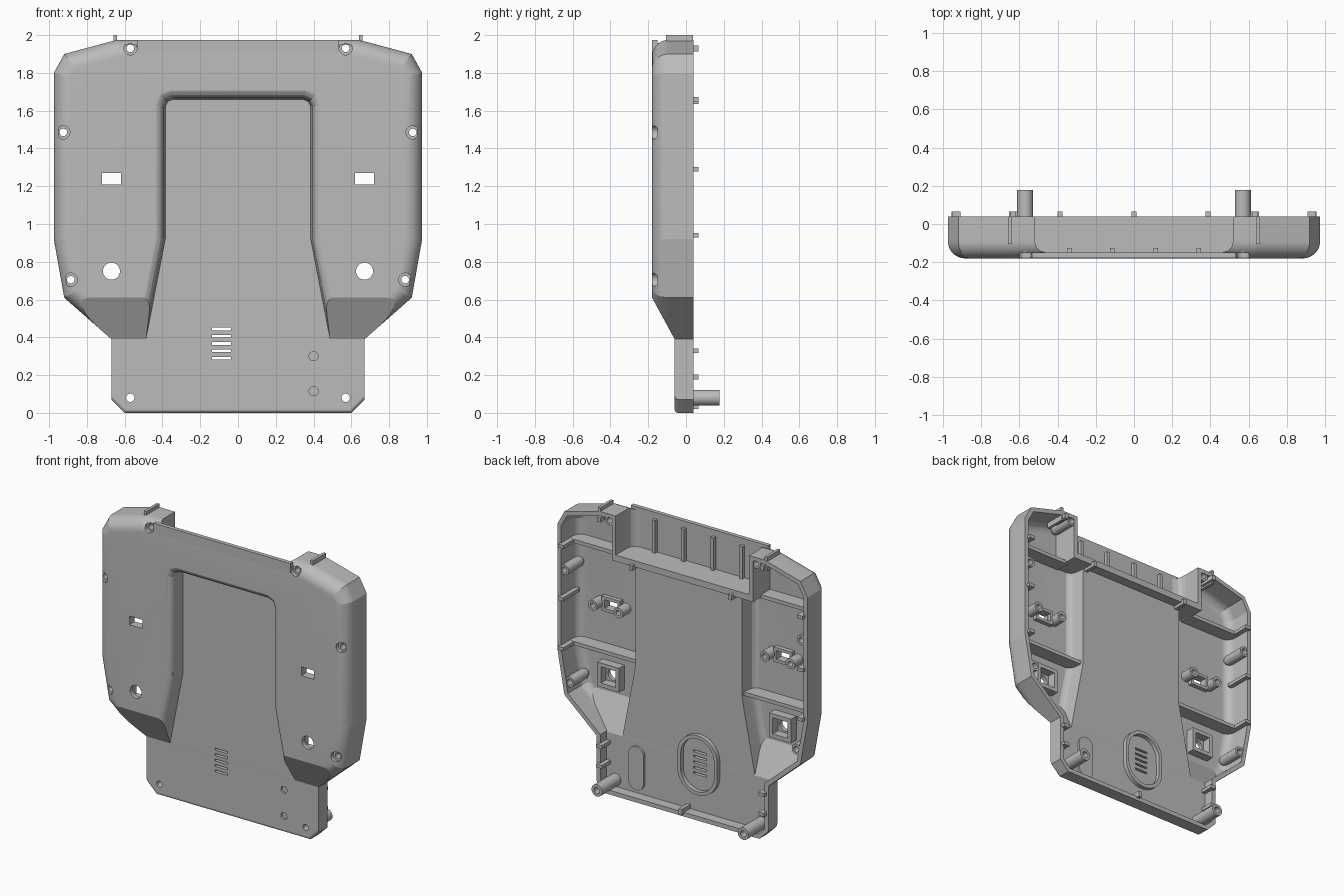
import bpy, bmesh
from math import sin, cos, pi
from mathutils import Vector

cube = bpy.data.objects.get("Cube")
if cube:
    bpy.data.objects.remove(cube, do_unlink=True)

GREY = (0.5, 0.5, 0.5, 1)
plastic = bpy.data.materials.new("grey plastic")
plastic.use_nodes = True
plastic.diffuse_color = GREY
plastic.node_tree.nodes["Principled BSDF"].inputs["Base Color"].default_value = GREY

T = 0.03          # wall thickness
FRONT, PANEL, RIM = -0.18, -0.06, 0.04
SIDES = (1, -1)
AXES = {"x": lambda a, b, p: (p, a, b),
        "y": lambda a, b, p: (a, p, b),
        "z": lambda a, b, p: (a, b, p)}


# ---- outline helpers (counter-clockwise 2D loops) ----
def sym(right):
    return right + [(-a, b) for a, b in reversed(right)]


def rect(a, b, ha, hb):
    return [(a - ha, b - hb), (a + ha, b - hb), (a + ha, b + hb), (a - ha, b + hb)]


def stadium(a, b, r, h=0.0, n=48):
    pts = []
    for i in range(n):
        w = (i + 0.5) * 2 * pi / n
        pts.append((a + r * cos(w), b + r * sin(w) + (h if sin(w) > 0 else -h)))
    return pts


def inset(pts, d):
    out, n = [], len(pts)
    for i in range(n):
        a, p, b = (Vector(pts[(i + k) % n]) for k in (-1, 0, 1))
        e, f = (p - a).normalized(), (b - p).normalized()
        m = Vector((-e.y - f.y, e.x + f.x))
        out.append(p + m * (2 * d / m.dot(m)))
    return out


# ---- mesh helpers ----
def loft(bm, outline, rings, axis="y", closed=False):
    """Stack (position, inset) copies of an outline; closed makes a tube."""
    loops = [[bm.verts.new(AXES[axis](q[0], q[1], p)) for q in inset(outline, d)]
             for p, d in rings]
    n = len(outline)
    pairs = list(zip(loops, loops[1:]))
    if closed:
        pairs.append((loops[-1], loops[0]))
    else:
        bm.faces.new(loops[0])
        bm.faces.new(loops[-1])
    for lo, hi in pairs:
        for i in range(n):
            j = (i + 1) % n
            bm.faces.new((lo[i], lo[j], hi[j], hi[i]))


def prism(bm, outline, p0, p1, axis="y"):
    loft(bm, outline, [(p0, 0), (p1, 0)], axis)


def tube(bm, outline, wall, p0, p1):
    loft(bm, outline, [(p0, 0), (p1, 0), (p1, wall), (p0, wall)], closed=True)


def box(bm, x0, x1, y0, y1, z0, z1):
    prism(bm, rect((x0 + x1) / 2, (z0 + z1) / 2, abs(x1 - x0) / 2, (z1 - z0) / 2), y0, y1)


def make(name, bm):
    bmesh.ops.recalc_face_normals(bm, faces=bm.faces[:])
    me = bpy.data.meshes.new(name)
    bm.to_mesh(me)
    bm.free()
    me.materials.append(plastic)
    ob = bpy.data.objects.new(name, me)
    bpy.context.collection.objects.link(ob)
    return ob


def part(name, build):
    bm = bmesh.new()
    build(bm)
    return make(name, bm)


def cut(ob, cutter):
    mod = ob.modifiers.new("cut", "BOOLEAN")
    mod.operation, mod.solver, mod.object = "DIFFERENCE", "EXACT", cutter
    bpy.context.view_layer.update()
    bpy.context.view_layer.objects.active = ob
    bpy.ops.object.modifier_apply(modifier=mod.name)
    bpy.data.objects.remove(cutter, do_unlink=True)


# ---- main shell: the same body at two offsets, one cut from the other ----
OUTLINE = sym([(0.6, 0), (0.67, 0.07), (0.67, 0.39), (0.92, 0.61), (0.975, 0.92),
               (0.975, 1.8), (0.92, 1.9), (0.64, 1.975)])
BAY = sym([(0.601, -0.2), (0.385, 0.92), (0.385, 1.62), (0.373, 1.648), (0.345, 1.66)])
RAMP = [(-0.4, -0.2), (PANEL, -0.2), (PANEL, 0.39), (-0.4, 1.0133)]


def body(name, t, back):
    r = 0.09 - t
    arc = [i * pi / 24 for i in range(13)]
    rings = [(back, t)] + [(FRONT + t + r * (1 - sin(a)), t + r * (1 - cos(a))) for a in arc]
    ob = part(name, lambda bm: loft(bm, OUTLINE, rings))
    cut(ob, part("ramp_cutter", lambda bm: prism(bm, inset(RAMP, -t), -1.2, 1.2, "x")))
    lip = [(PANEL - 0.0005, 0), (-0.13, 0.008), (-0.153, 0.014), (-0.167, 0.024),
           (-0.176, 0.038), (-0.183, 0.055), (-0.4, 0.055)]
    cut(ob, part("bay_cutter",
                 lambda bm: loft(bm, BAY, [(y + t, -d - t) for y, d in lip])))
    return ob


shell = body("main_shell", 0, RIM)

# soften the bottom front edge
bm = bmesh.new()
bm.from_mesh(shell.data)
edges = [e for e in bm.edges
         if all(abs(v.co.y - PANEL) < 1e-3 and v.co.z < 0.08 for v in e.verts)]
bmesh.ops.bevel(bm, geom=edges, offset=0.018, segments=3, profile=0.5,
                affect="EDGES", clamp_overlap=True)
bm.to_mesh(shell.data)
bm.free()

cavity = body("cavity_cutter", T, 0.2)
cut(cavity, part("tray_keep", lambda bm: box(bm, -0.55, 0.55, -0.4, 0.4, 1.655, 2.3)))
cut(shell, cavity)

# open tray at the top
TRAY = sym([(0.46, -0.15), (0.495, -0.138), (0.513, -0.118), (0.52, -0.09), (0.52, 0.3)])
cut(shell, part("tray_cutter", lambda bm: prism(bm, TRAY, 1.7, 2.3, "z")))

# ---- openings ----
SCREWS = [(0.57, 1.93), (0.925, 1.485), (0.885, 0.705)]


def holes(bm):
    for s in SIDES:
        for x, z in SCREWS:
            loft(bm, stadium(s * x, z, 0.035),
                 [(-0.4, 0), (-0.152, 0), (-0.152, 0.015), (0.3, 0.015)])
        prism(bm, stadium(s * 0.57, 0.08, 0.022), -0.4, 0.3)
        prism(bm, stadium(s * 0.67, 0.75, 0.045), -0.4, 0.3)
        prism(bm, rect(s * 0.67, 1.24, 0.05, 0.031), -0.4, 0.3)
    for i in range(5):
        prism(bm, rect(-0.088, 0.29 + 0.0385 * i, 0.05, 0.007), -0.4, 0.3)
    for z in (0.115, 0.3):
        prism(bm, stadium(0.4, z, 0.024), -0.4, -0.045)


cut(shell, part("hole_cutters", holes))


# ---- inside and back details ----
def screw_posts(bm):
    for s in SIDES:
        for x, z in SCREWS:
            loft(bm, stadium(s * x, z, 0.036),
                 [(-0.15, 0.01), (-0.125, 0), (0.035, 0), (0.035, 0.016), (-0.15, 0.016)],
                 closed=True)


def long_posts(bm):
    for s in SIDES:
        tube(bm, stadium(s * 0.57, 0.08, 0.042), 0.02, -0.04, 0.178)


def switch_mounts(bm):
    for s in SIDES:
        tube(bm, rect(s * 0.67, 1.24, 0.072, 0.052), 0.021, -0.155, -0.12)
        for dx in SIDES:
            tube(bm, stadium(s * 0.67 + dx * 0.1, 1.24, 0.036), 0.018, -0.155, -0.06)


def button_frames(bm):
    for s in SIDES:
        tube(bm, rect(s * 0.67, 0.75, 0.085, 0.085), 0.028, -0.155, -0.09)


def cross_ribs(bm):
    for s in SIDES:
        for x, z in ((0.53, 1.66), (0.4, 0.94)):
            box(bm, s * x, s * 0.93, -0.155, -0.05, z - 0.013, z + 0.013)


def edge_tabs(bm):
    for s in SIDES:
        spots = [(0.932, 1.66), (0.935, 1.29), (0.932, 0.94), (0.633, 0.33), (0.633, 0.19)]
        for x, z in spots:
            y0 = -0.12 if z > 0.5 else -0.04
            box(bm, s * (x - 0.022), s * (x + 0.022), y0, 0.065, z - 0.012, z + 0.012)
        box(bm, s * 0.375, s * 0.4, -0.04, 0.065, 1.635, 1.672)
        box(bm, s * 0.622, s * 0.65, -0.05, 0.065, 1.912, 1.945)
    box(bm, -0.013, 0.013, -0.04, 0.065, 0.02, 0.06)


def top_fins(bm):
    for s in SIDES:
        box(bm, s * 0.64, s * 0.66, -0.105, 0.038, 1.9, 2.0)


def tray_ribs(bm):
    for x in (-0.34, -0.115, 0.115, 0.34):
        box(bm, x - 0.012, x + 0.012, -0.155, -0.125, 1.69, 1.93)


part("screw_posts", screw_posts)
part("long_posts", long_posts)
part("switch_mounts", switch_mounts)
part("button_frames", button_frames)
part("cross_ribs", cross_ribs)
part("edge_tabs", edge_tabs)
part("top_fins", top_fins)
part("tray_ribs", tray_ribs)
part("tray_front_lip", lambda bm: box(bm, -0.535, 0.535, -0.179, -0.15, 1.85, 1.975))
part("vent_ring", lambda bm: tube(bm, stadium(-0.088, 0.365, 0.155, 0.055), 0.025, -0.04, 0.0))
part("indicator_boss", lambda bm: prism(bm, stadium(0.4, 0.2075, 0.06, 0.0925), -0.035, -0.015))

# smooth the fillets and round parts, keep the creases
bpy.ops.object.select_all(action="DESELECT")
for ob in bpy.context.collection.objects:
    if ob.type == "MESH" and ob.data.materials and ob.data.materials[0] == plastic:
        ob.select_set(True)
        bpy.context.view_layer.objects.active = ob
bpy.ops.object.shade_smooth_by_angle(angle=0.157)
